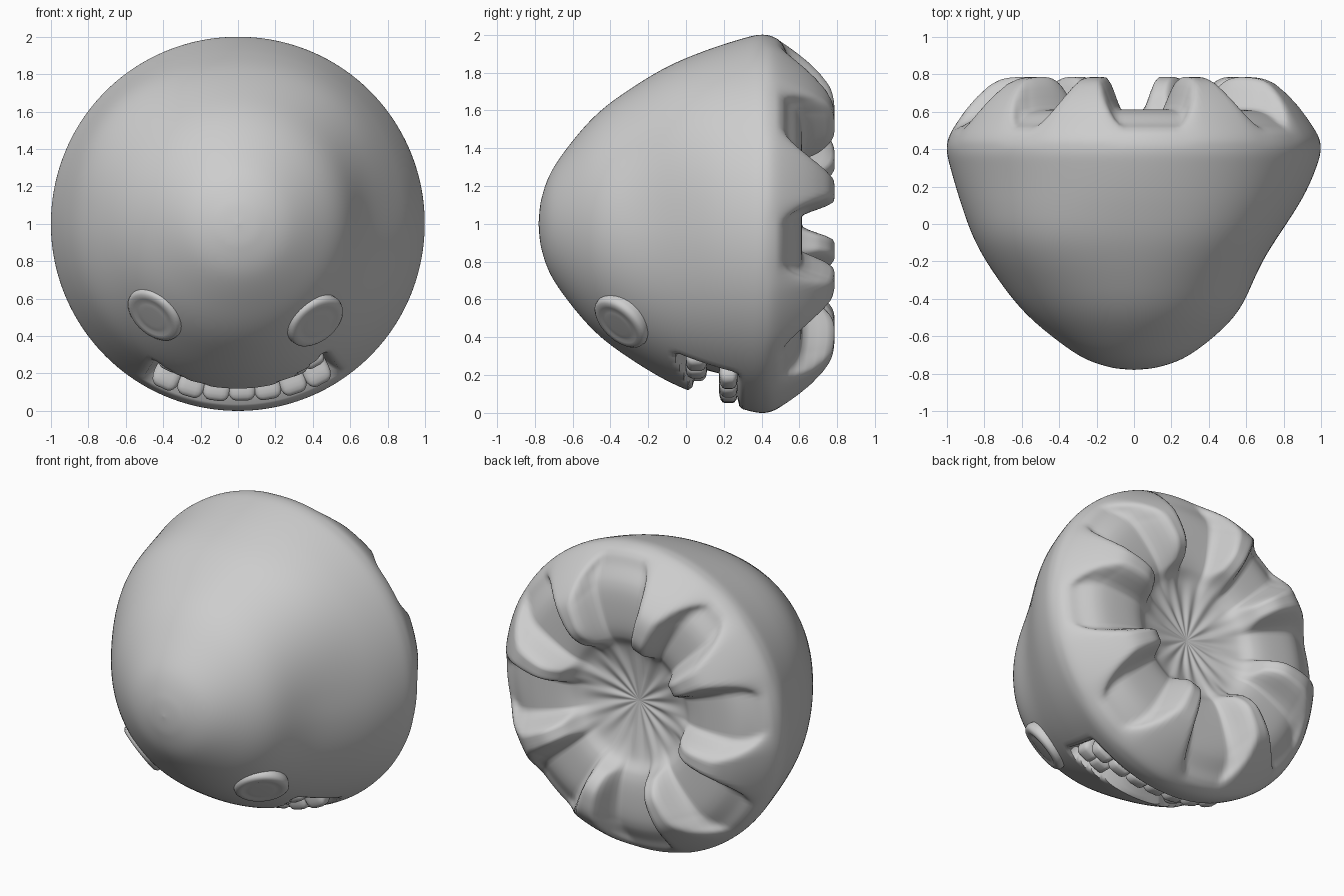
import bpy, bmesh, math
from mathutils import Vector, Matrix

cube = bpy.data.objects.get("Cube")
if cube:
    bpy.data.objects.remove(cube, do_unlink=True)

SHADE = (0.61, 0.61, 0.61, 1)
grey = bpy.data.materials.new("plain_grey")
grey.use_nodes = True
grey.diffuse_color = SHADE
grey.node_tree.nodes["Principled BSDF"].inputs["Base Color"].default_value = SHADE


def smoothstep(a, b, x):
    t = min(max((x - a) / (b - a), 0), 1)
    return t * t * (3 - 2 * t)


def spline(points, steps):
    """Smooth curve through 2D points."""
    out = []
    for i in range(len(points) - 1):
        p = [Vector(points[min(max(i + k, 0), len(points) - 1)]) for k in (-1, 0, 1, 2)]
        for s in range(steps):
            t = s / steps
            out.append(0.5 * (2 * p[1] + (p[2] - p[0]) * t
                              + (2 * p[0] - 5 * p[1] + 4 * p[2] - p[3]) * t * t
                              + (3 * p[1] - p[0] - 3 * p[2] + p[3]) * t ** 3))
    return out + [Vector(points[-1])]


def finish(bm, name, angle=40):
    bmesh.ops.remove_doubles(bm, verts=bm.verts, dist=0.0004)
    bmesh.ops.recalc_face_normals(bm, faces=bm.faces)
    mesh = bpy.data.meshes.new(name)
    bm.to_mesh(mesh)
    bm.free()
    mesh.materials.append(grey)
    obj = bpy.data.objects.new(name, mesh)
    bpy.context.collection.objects.link(obj)
    bpy.ops.object.select_all(action='DESELECT')
    obj.select_set(True)
    bpy.context.view_layer.objects.active = obj
    bpy.ops.object.shade_smooth_by_angle(angle=math.radians(angle))


def lathe(name, rows, segments, place, angle=40):
    """Skin a closed grid; place(row, theta) returns each point."""
    bm = bmesh.new()
    rings = [[bm.verts.new(place(row, 2 * math.pi * j / segments)) for j in range(segments)]
             for row in rows]
    for a, b in zip(rings, rings[1:]):
        for j in range(segments):
            k = (j + 1) % segments
            bm.faces.new((a[j], a[k], b[k], b[j]))
    finish(bm, name, angle)


# Body: front dome, then a back that blends between valley and fold profiles
dome = [(-.78, 0), (-.765, .13), (-.71, .28), (-.59, .45), (-.46, .59), (-.3, .71),
        (-.1, .83), (.1, .915), (.3, .98), (.4, 1)]
valley = [(.47, .985), (.51, .95), (.54, .89), (.59, .8), (.61, .7), (.61, .55),
          (.59, .45), (.54, .36), (.51, .2), (.49, 0)]
fold = [(.48, .985), (.6, .91), (.7, .825), (.765, .74), (.785, .64), (.775, .54),
        (.71, .46), (.57, .38), (.51, .2), (.49, 0)]
rows = list(zip(spline(dome + valley, 9), spline(dome + fold, 9)))
fold_angles = [16, 60, 109, 147, 193, 240, 287, 331]
MOUTH, SPAN = 271.5, 33


def body_point(row, theta):
    deg = math.degrees(theta)
    low, high = row
    # folds are narrow at the tip and spread toward the rim
    spread = 4 * smoothstep(.7, .95, high.y)
    gap = min(abs((deg - a + 180) % 360 - 180) for a in fold_angles)
    y, r = low.lerp(high, 1 - smoothstep(3.5 + spread, 12.5 + spread, gap))
    if y > .4 and r < .45:
        y += .005 * math.cos(16 * theta) * smoothstep(0, .2, r) * smoothstep(.45, .25, r)
    # gentle dent on one side, fuller diagonals above
    side = math.cos(theta)
    r *= 1 - (.11 if side > 0 else -.02) * side * side * math.exp(-((y + .2) / .3) ** 2)
    fuller = .015 + .03 * smoothstep(-.2, .2, math.sin(theta))
    r *= 1 + fuller * math.sin(2 * theta) ** 2 * math.exp(-((y + .1) / .28) ** 2)
    # mouth trough under the front
    t = (deg - MOUTH) / SPAN
    if abs(t) < 1.1 and y < .4:
        edge = .04 - .1 * t * t
        mask = smoothstep(edge - .02, edge + .03, y) * (1 - smoothstep(.24, .29, y))
        r *= 1 - .16 * mask * (1 - smoothstep(.88, 1.04, abs(t)))
    return (r * math.cos(theta), y, 1 + r * math.sin(theta))


lathe("body", rows, 216, body_point, 50)

# Eyes: thin rimmed discs resting on the dome
eye_profile = [(-.05, 0), (-.05, .155), (0, .168), (.022, .163), (.034, .148), (.035, .12),
               (.031, .105), (.034, .085), (.035, .06), (.035, 0)]
for name, centre in (("left_eye", (.41, -.34, .485)), ("right_eye", (-.44, -.355, .52))):
    c = Vector(centre)
    out = Vector((c.x, 0, c.z - 1)).normalized()
    normal = (out + Vector((0, -.75, 0))).normalized()
    frame = Matrix.Translation(c) @ normal.to_track_quat('Z', 'Y').to_matrix().to_4x4()
    lathe(name, eye_profile, 40,
          lambda p, a: frame @ Vector((p[1] * math.cos(a), p[1] * math.sin(a), p[0])))


# Teeth: rounded pegs standing out of the trough
def tooth(name, deg, y, r, size):
    a = math.radians(deg)
    out = Vector((math.cos(a), 0, math.sin(a)))
    along = Vector((-math.sin(a), 0, math.cos(a)))
    bm = bmesh.new()
    bmesh.ops.create_cube(bm, size=1)
    bmesh.ops.bevel(bm, geom=bm.edges[:], offset=.3, segments=4, profile=.5, affect='EDGES')
    for v in bm.verts:
        w, d, h = (v.co[i] * size[i] for i in range(3))
        v.co = Vector((0, y + d, 1)) + along * w + out * (r + h)
    finish(bm, name)


for i in range(7):
    tooth(f"lower_tooth_{i + 1}", 245 + i * 8.8, .225, .85, (.15, .1, .19 + .015 * abs(i - 3)))
for i, deg in enumerate((244, 251, 292, 299)):
    tooth(f"upper_tooth_{i + 1}", deg, .055, .79, (.125, .11, .16))
